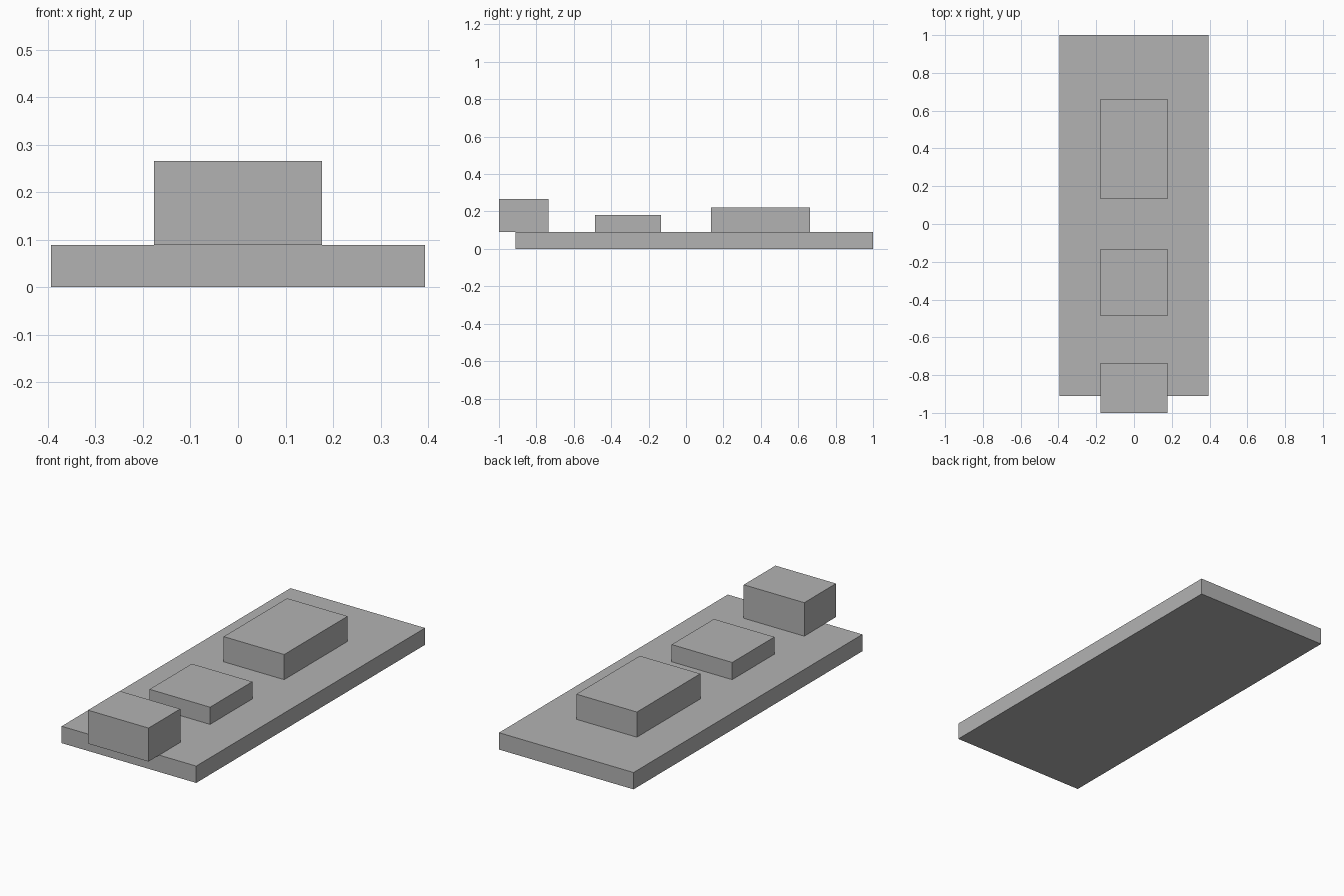
import bpy

# Remove the default cube
cube = bpy.data.objects.get("Cube")
if cube:
    bpy.data.objects.remove(cube, do_unlink=True)

# Single flat grey
GREY = (0.45, 0.45, 0.45, 1.0)
grey = bpy.data.materials.new("plain grey")
grey.use_nodes = True
grey.diffuse_color = GREY
grey.node_tree.nodes["Principled BSDF"].inputs["Base Color"].default_value = GREY


def box(name, width, y_range, z_range):
    """Box centred on x = 0, spanning the given y and z ranges."""
    (y0, y1), (z0, z1) = y_range, z_range
    bpy.ops.mesh.primitive_cube_add(size=1, location=(0, (y0 + y1) / 2, (z0 + z1) / 2))
    obj = bpy.context.object
    obj.name = name
    obj.scale = (width, y1 - y0, z1 - z0)
    bpy.ops.object.transform_apply(location=False, rotation=False, scale=True)
    obj.data.materials.append(grey)
    return obj


BASE_TOP = 0.089
BLOCK_WIDTH = 0.354

# Slab, with its front edge set back under the overhanging block
box("base_slab", 0.787, (-0.911, 1.0), (0, BASE_TOP))

# Row of blocks resting on the slab
for name, y_range, top in (
    ("front_block", (-1.0, -0.735), 0.266),
    ("middle_block", (-0.486, -0.133), 0.18),
    ("back_block", (0.133, 0.663), 0.222),
):
    box(name, BLOCK_WIDTH, y_range, (BASE_TOP, top))
